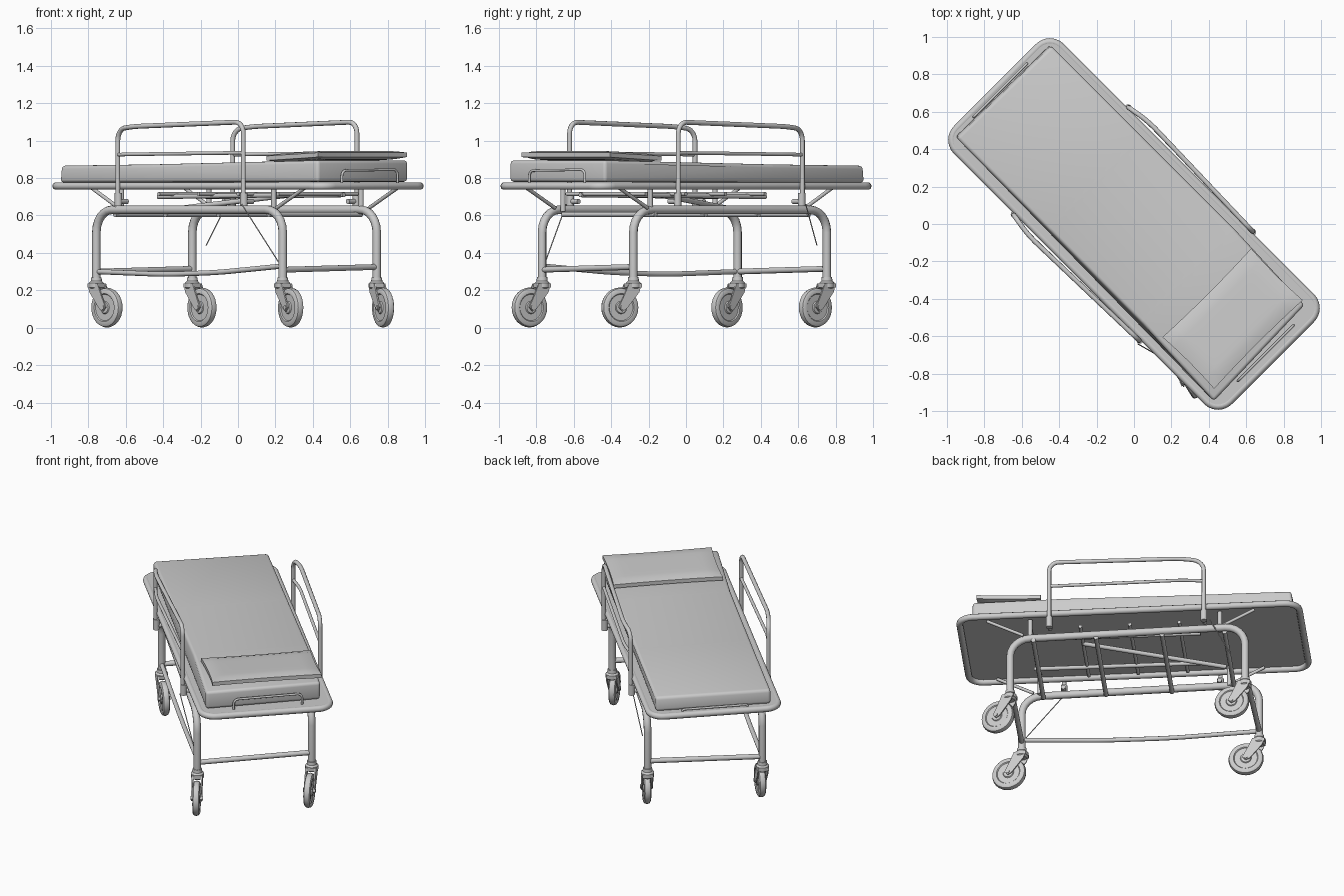
import bpy, bmesh, math
from mathutils import Vector as V, Matrix

if "Cube" in bpy.data.objects:
    bpy.data.objects.remove(bpy.data.objects["Cube"])

# Everything is laid out along x, then the whole bed is turned 45 degrees
TURN = Matrix.Rotation(math.radians(-45), 4, 'Z')
grey = bpy.data.materials.new("light grey")
grey.diffuse_color = (0.6, 0.6, 0.6, 1)
grey.use_nodes = True
grey.node_tree.nodes["Principled BSDF"].inputs["Base Color"].default_value = grey.diffuse_color


def add(name, me, local=None):
    ob = bpy.data.objects.new(name, me)
    bpy.context.scene.collection.objects.link(ob)
    ob.matrix_world = TURN @ (local or Matrix())
    me.materials.clear()
    me.materials.append(grey)
    return ob


def rounded(pts, f, cyclic):
    pts = [V(p) for p in pts]
    if f <= 0:
        return pts
    out, n = [], len(pts)
    for i, p in enumerate(pts):
        if not cyclic and i in (0, n - 1):
            out.append(p)
            continue
        a = p + (pts[i - 1] - p).normalized() * f
        d = p + (pts[(i + 1) % n] - p).normalized() * f
        b, c = a.lerp(p, 0.55), d.lerp(p, 0.55)
        for k in range(7):
            t = k / 6
            out.append(a*(1-t)**3 + b*3*t*(1-t)**2 + c*3*t*t*(1-t) + d*t**3)
    return out


def tube(name, pts, r, f=0, cyclic=False):
    cu = bpy.data.curves.new(name, 'CURVE')
    cu.dimensions = '3D'
    cu.bevel_depth, cu.bevel_resolution, cu.use_fill_caps = r, 3, True
    path = rounded(pts, f, cyclic)
    sp = cu.splines.new('POLY')
    sp.points.add(len(path) - 1)
    for q, p in zip(sp.points, path):
        q.co = (*p, 1)
    sp.use_cyclic_u = cyclic
    tmp = bpy.data.objects.new("tmp", cu)
    bpy.context.scene.collection.objects.link(tmp)
    bpy.context.view_layer.update()
    me = bpy.data.meshes.new_from_object(tmp.evaluated_get(bpy.context.evaluated_depsgraph_get()))
    bpy.data.objects.remove(tmp)
    return add(name, me)


def finish(name, bm, local=None, angle=35):
    bmesh.ops.recalc_face_normals(bm, faces=bm.faces)
    me = bpy.data.meshes.new(name)
    bm.to_mesh(me)
    bm.free()
    ob = add(name, me, local)
    bpy.ops.object.select_all(action='DESELECT')
    ob.select_set(True)
    bpy.context.view_layer.objects.active = ob
    bpy.ops.object.shade_smooth_by_angle(angle=math.radians(angle))
    return ob


def prism(name, outline, offset, bevel=0, local=None):
    """Extrude a closed outline by an offset vector."""
    bm = bmesh.new()
    face = bm.faces.new([bm.verts.new(p) for p in outline])
    ext = bmesh.ops.extrude_face_region(bm, geom=[face])
    bmesh.ops.translate(bm, vec=offset, verts=[v for v in ext['geom'] if isinstance(v, bmesh.types.BMVert)])
    bmesh.ops.recalc_face_normals(bm, faces=bm.faces)
    if bevel:
        bmesh.ops.bevel(bm, geom=bm.edges[:], offset=bevel, segments=3, profile=0.5, affect='EDGES')
    return finish(name, bm, local)


def lathe(name, profile, centre, axis='Y', n=28, local=None):
    """Spin (radius, height) pairs round an axis."""
    bm = bmesh.new()
    rings = []
    for r, h in profile:
        ring = []
        for k in range(n):
            a = 2 * math.pi * k / n
            c, s = r * math.cos(a), r * math.sin(a)
            ring.append(bm.verts.new(V(centre) + V((c, h, s) if axis == 'Y' else (c, s, h))))
        rings.append(ring)
    for a, b in zip(rings, rings[1:]):
        for k in range(n):
            bm.faces.new((a[k], a[(k+1) % n], b[(k+1) % n], b[k]))
    bm.faces.new(rings[0])
    bm.faces.new(rings[-1])
    return finish(name, bm, local)


# Platform: tube rim and deck sheet
def rect(l, w, z):
    return [(-l, -w, z), (l, -w, z), (l, w, z), (-l, w, z)]


tube("platform_rim", rect(1.03, 0.395, 0.757), 0.02, 0.085, True)
prism("platform_deck", rounded(rect(1.03, 0.395, 0.765), 0.085, True), V((0, 0, 0.01)))

# Mattress, slightly thicker at the head end and a little askew
mattress = prism("mattress", [(-0.995, -0.345, 0.775), (0.95, -0.345, 0.78), (0.95, -0.345, 0.895),
                              (0.4, -0.345, 0.885), (-0.3, -0.345, 0.873), (-0.985, -0.345, 0.866)],
                 V((0, 0.705, 0)), 0.018)
for v in mattress.data.vertices:
    if v.co.x > 0.8:
        v.co.y -= 0.022
        v.co.x += 0.02 if v.co.y < 0 else 0
    elif v.co.x < -0.8 and v.co.y < 0:
        v.co.x -= 0.01

# Pillow: a puffed cushion
bm = bmesh.new()
N, M = 10, 16
rims = []
for side in (1, -1):
    g = [[None] * (M + 1) for _ in range(N + 1)]
    for i in range(N + 1):
        for j in range(M + 1):
            s, t = 2 * i / N - 1, 2 * j / M - 1
            puff = ((1 - s**6) * (1 - t**8)) ** 0.5
            x = 0.73 + 0.195 * s * (1 - 0.04 * (1 - t * t))
            y = 0.015 + 0.335 * t * (1 - 0.02 * (1 - s * s))
            g[i][j] = bm.verts.new((x, y, 0.915 + 0.009 * s + side * (0.012 + 0.012 * puff)))
    for i in range(N):
        for j in range(M):
            bm.faces.new((g[i][j], g[i+1][j], g[i+1][j+1], g[i][j+1]))
    rims.append([g[i][0] for i in range(N)] + [g[N][j] for j in range(M)]
                + [g[i][M] for i in range(N, 0, -1)] + [g[0][j] for j in range(M, 0, -1)])
for k in range(len(rims[0])):
    bm.faces.new((rims[0][k], rims[0][k-1], rims[1][k-1], rims[1][k]))
finish("pillow", bm, angle=50)

# Push handles at both ends
tube("head_handle", [(0.985, -0.2, 0.77), (0.985, -0.2, 0.84), (0.985, 0.22, 0.845), (0.985, 0.22, 0.77)], 0.007, 0.03)
tube("foot_handle", [(-1.01, -0.2, 0.77), (-1.01, -0.2, 0.785), (-1.01, 0.2, 0.785), (-1.01, 0.2, 0.77)], 0.007, 0.012)

# Leg positions and caster swivel: (x, y, degrees)
LEGS = {-1: [(-0.73, -0.34, 0), (0.713, -0.375, -13)],
        1: [(-0.705, 0.36, -5), (0.723, 0.325, -20)]}
for s, side in ((-1, "left"), (1, "right")):
    (x0, y0, _), (x1, y1, _) = LEGS[s]
    tube(side + "_leg_arch", [(x0, y0, 0.25), (x0, y0, 0.63), (x1, y1, 0.63), (x1, y1, 0.25)], 0.023, 0.12)
    # Guard rail: upright posts, top and middle bars bowing outwards at the foot end
    l, r = (-0.488, 0.46) if s < 0 else (-0.46, 0.478)
    tube(side + "_guard_rail", [(l, s*0.42, 0.66), (l, s*0.42, 1.06), (l + 0.13, s*0.442, 1.075),
                                (r, s*0.42, 1.1), (r, s*0.42, 0.65)], 0.013, 0.06)
    tube(side + "_guard_middle_bar", [(l, s*0.42, 0.925), (l + 0.13, s*0.438, 0.927), (r, s*0.42, 0.935)], 0.01, 0.05)
    for x in (l, r):
        tube(side + "_guard_bracket", [(x, s*0.35, 0.675), (x, s*0.42, 0.675)], 0.014)
        lathe(side + "_guard_socket", [(0.02, -0.035), (0.02, 0.035)], (x, s*0.415, 0.685), 'Z', 14)
    # Sloping struts and posts from the arch to the deck
    for a, b in ((-0.76, -0.55), (0.86, 0.64)):
        tube(side + "_strut", [(a, s*0.35, 0.75), (b, s*0.35, 0.64)], 0.01)
    for x in (-0.55, 0.6):
        tube(side + "_post", [(x, s*0.33, 0.62), (x, s*0.33, 0.755)], 0.014)
    # Back lift frame under the deck
    tube(side + "_lift_tube", [(-0.42, s*0.18, 0.70), (0.62, s*0.18, 0.71)], 0.013)

    # Casters: collar, fork and wheel, turned about the leg
    for x, y, swivel in LEGS[s]:
        at = Matrix.Translation((x, y, 0)) @ Matrix.Rotation(math.radians(swivel), 4, 'Z')
        w = (0.08, 0, 0.108)
        lathe("caster_collar", [(0.028, 0.205), (0.04, 0.215), (0.04, 0.24), (0.03, 0.25), (0.028, 0.27)],
              (0, 0, 0), 'Z', 18, at)
        for t in (-1, 1):
            prism("caster_fork", [(px, t*0.033, pz) for px, pz in (
                (-0.035, 0.237), (0.04, 0.237), (0.065, 0.18), (0.1, 0.11), (0.08, 0.088), (0.055, 0.1), (-0.02, 0.19))],
                V((0, -t*0.008, 0)), 0, at)
        prism("caster_fork_top", [(-0.035, -0.033, 0.215), (0.04, -0.033, 0.215), (0.04, -0.033, 0.237),
                                  (-0.035, -0.033, 0.237)], V((0, 0.066, 0)), 0, at)
        lathe("caster_axle", [(0.012, -0.038), (0.012, 0.038)], w, 'Y', 12, at)
        lathe("caster_wheel", [(0.03, -0.022), (0.034, -0.016), (0.07, -0.016), (0.075, -0.022), (0.092, -0.022),
                               (0.102, -0.016), (0.107, 0), (0.102, 0.016), (0.092, 0.022), (0.075, 0.022),
                               (0.07, 0.016), (0.034, 0.016), (0.03, 0.022)], w, 'Y', 28, at)

# Low braces: both ends and the left side
tube("foot_end_brace", [(-0.73, -0.34, 0.30), (-0.705, 0.36, 0.315)], 0.016)
tube("head_end_brace", [(0.713, -0.375, 0.31), (0.723, 0.325, 0.325)], 0.016)
tube("left_side_brace", [(-0.73, -0.34, 0.30), (-0.2, -0.35, 0.285), (0.2, -0.36, 0.295), (0.713, -0.375, 0.33)], 0.014, 0.1)

# Cross bars between the arches and under the deck
for x in (-0.58, -0.2, 0.2, 0.58):
    tube("arch_cross_bar", [(x, -0.35, 0.605), (x, 0.35, 0.605)], 0.014)
for x in (-0.3, 0.0, 0.3, 0.6):
    tube("deck_cross_bar", [(x, -0.3, 0.715), (x, 0.3, 0.715)], 0.011)
tube("diagonal_lift_bar", [(-0.55, -0.1, 0.62), (0.3, 0.1, 0.71)], 0.014)

# Release cables hanging at the sides
q = 0.5 ** 0.5


def world(x, y, z):
    return ((x - y) * q, (x + y) * q, z)


tube("right_cable", [world(-0.06, 0.64, 0.66), world(-0.17, 0.70, 0.44)], 0.003)
tube("left_cable", [world(0.02, -0.64, 0.66), world(0.23, -0.76, 0.33)], 0.003)
